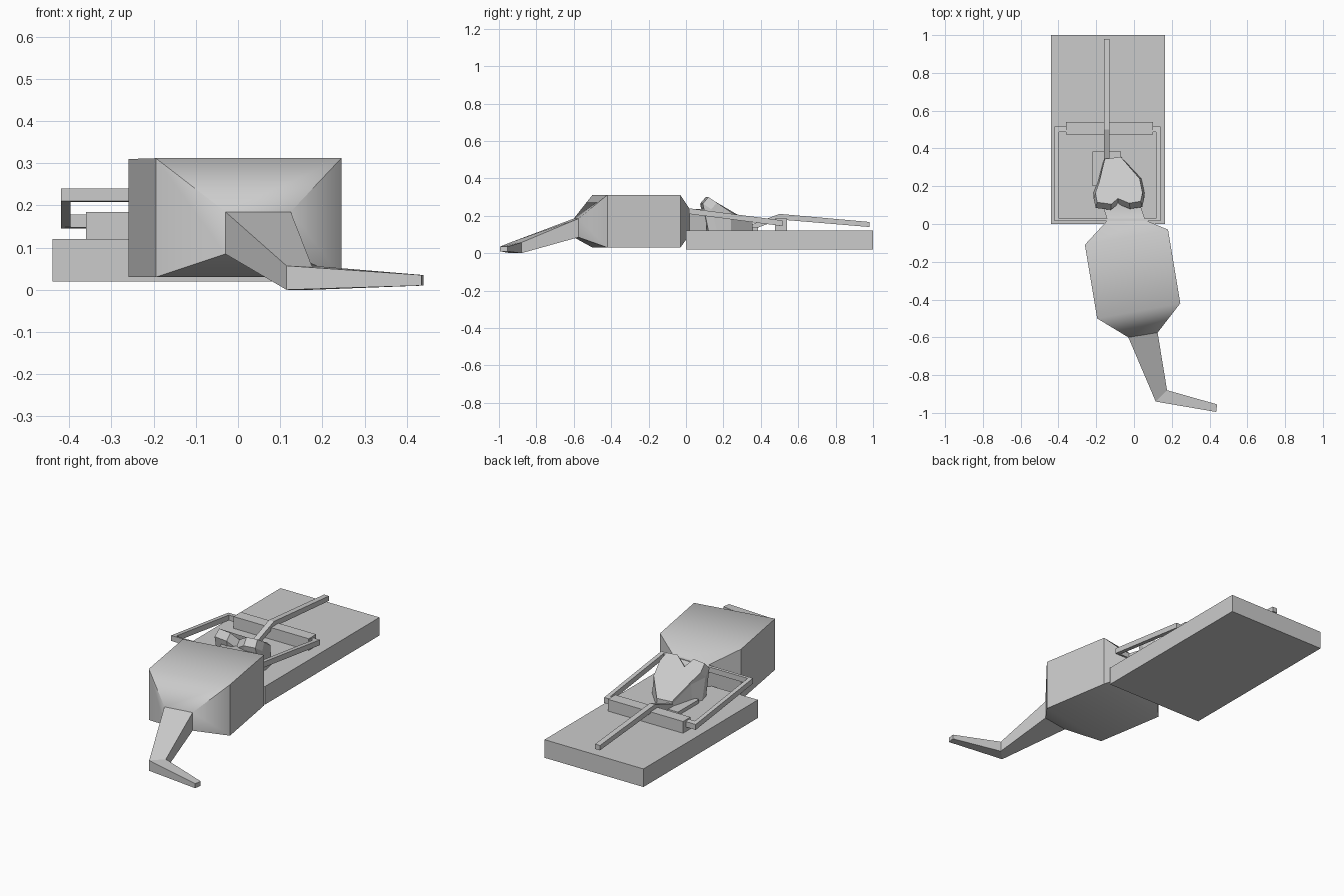
import bpy, math

cube = bpy.data.objects.get("Cube")
if cube:
    bpy.data.objects.remove(cube, do_unlink=True)

grey = bpy.data.materials.new("plain grey")
grey.use_nodes = True
colour = (0.6, 0.6, 0.6, 1)
grey.diffuse_color = colour
grey.node_tree.nodes["Principled BSDF"].inputs["Base Color"].default_value = colour


def skin(name, rings, smooth=False):
    """Join equal rings of points with faces and cap both ends."""
    n = len(rings[0])
    verts = [p for ring in rings for p in ring]
    faces = [(k * n + i, k * n + (i + 1) % n, (k + 1) * n + (i + 1) % n, (k + 1) * n + i)
             for k in range(len(rings) - 1) for i in range(n)]
    faces += [tuple(reversed(range(n))), tuple(range(len(verts) - n, len(verts)))]
    mesh = bpy.data.meshes.new(name)
    mesh.from_pydata(verts, [], faces)
    mesh.materials.append(grey)
    obj = bpy.data.objects.new(name, mesh)
    bpy.context.collection.objects.link(obj)
    bpy.ops.object.select_all(action='DESELECT')
    obj.select_set(True)
    bpy.context.view_layer.objects.active = obj
    bpy.ops.object.mode_set(mode='EDIT')
    bpy.ops.mesh.select_all(action='SELECT')
    bpy.ops.mesh.normals_make_consistent(inside=False)
    bpy.ops.object.mode_set(mode='OBJECT')
    if smooth:
        bpy.ops.object.shade_smooth_by_angle(angle=math.radians(46))
    return obj


def loft(name, sections, smooth=False):
    """Each section is two plan points, a top height and a bottom height."""
    return skin(name, [[(*a, lo), (*b, lo), (*b, hi), (*a, hi)]
                       for a, b, hi, lo in sections], smooth)


def bar(name, x0, x1, profile):
    """Straight bar along y; profile lists y, top and bottom."""
    return loft(name, [((x0, y), (x1, y), hi, lo) for y, hi, lo in profile])


# Wooden base and hinge block
bar("base_board", -0.44, 0.165, [(0, 0.12, 0.02), (1, 0.12, 0.02)])
bar("hinge_block", -0.36, 0.10, [(0.475, 0.185, 0.12), (0.54, 0.185, 0.12)])

# Snapping frame
mid = -0.14
for side, s in (("right", -1), ("left", 1)):
    bar(side + "_frame_arm", mid + s * 0.28, mid + s * 0.257,
        [(0.015, 0.24, 0.21), (0.515, 0.175, 0.145)])
    bar(side + "_frame_pivot", mid + s * 0.27, mid + s * 0.21,
        [(0.488, 0.178, 0.148), (0.515, 0.175, 0.145)])
bar("frame_striker", -0.42, 0.14, [(0.015, 0.24, 0.21), (0.028, 0.238, 0.208)])

# Bait plate and holding bar
bar("bait_plate", -0.22, -0.07, [(0.2, 0.14, 0.12), (0.385, 0.14, 0.12)])
bar("holding_bar", -0.16, -0.13,
    [(0.34, 0.15, 0.12), (0.5, 0.21, 0.18), (0.98, 0.167, 0.14)])

# Mouse body, with the neck at one end and the rump at the other
rump = ((-0.03, -0.60), (0.125, -0.575), 0.185, 0.085)
loft("mouse_body", [
    ((-0.17, 0.11), (0.03, 0.11), 0.235, 0.12),
    ((-0.14, 0.02), (0.06, 0.02), 0.235, 0.10),
    ((-0.26, -0.11), (0.18, -0.03), 0.31, 0.03),
    ((-0.195, -0.50), (0.245, -0.42), 0.312, 0.03),
    rump], True)

# Bent tail
loft("mouse_tail", [
    rump,
    ((0.115, -0.94), (0.175, -0.88), 0.057, 0.0),
    ((0.435, -0.995), (0.44, -0.955), 0.035, 0.01)])

# Heart-shaped head: sloping face with two ears, an ear rim and a base
face = [(-0.155, 0.345, 0.165), (-0.07, 0.355, 0.165), (0.03, 0.24, 0.22),
        (0.045, 0.165, 0.27), (0.035, 0.12, 0.3), (-0.025, 0.11, 0.3),
        (-0.085, 0.135, 0.26), (-0.12, 0.105, 0.3), (-0.195, 0.115, 0.3),
        (-0.205, 0.165, 0.27), (-0.185, 0.22, 0.235)]
rim = [(x + 0.07 * (x + 0.085), y - 0.03, z - 0.035) if z > 0.24 else (x, y, z - 0.015)
       for x, y, z in face]
base = [(-0.085 + 1.08 * (x + 0.085), max(y, 0.1), 0.12) for x, y, z in face]
skin("mouse_head", [face, rim, base])
